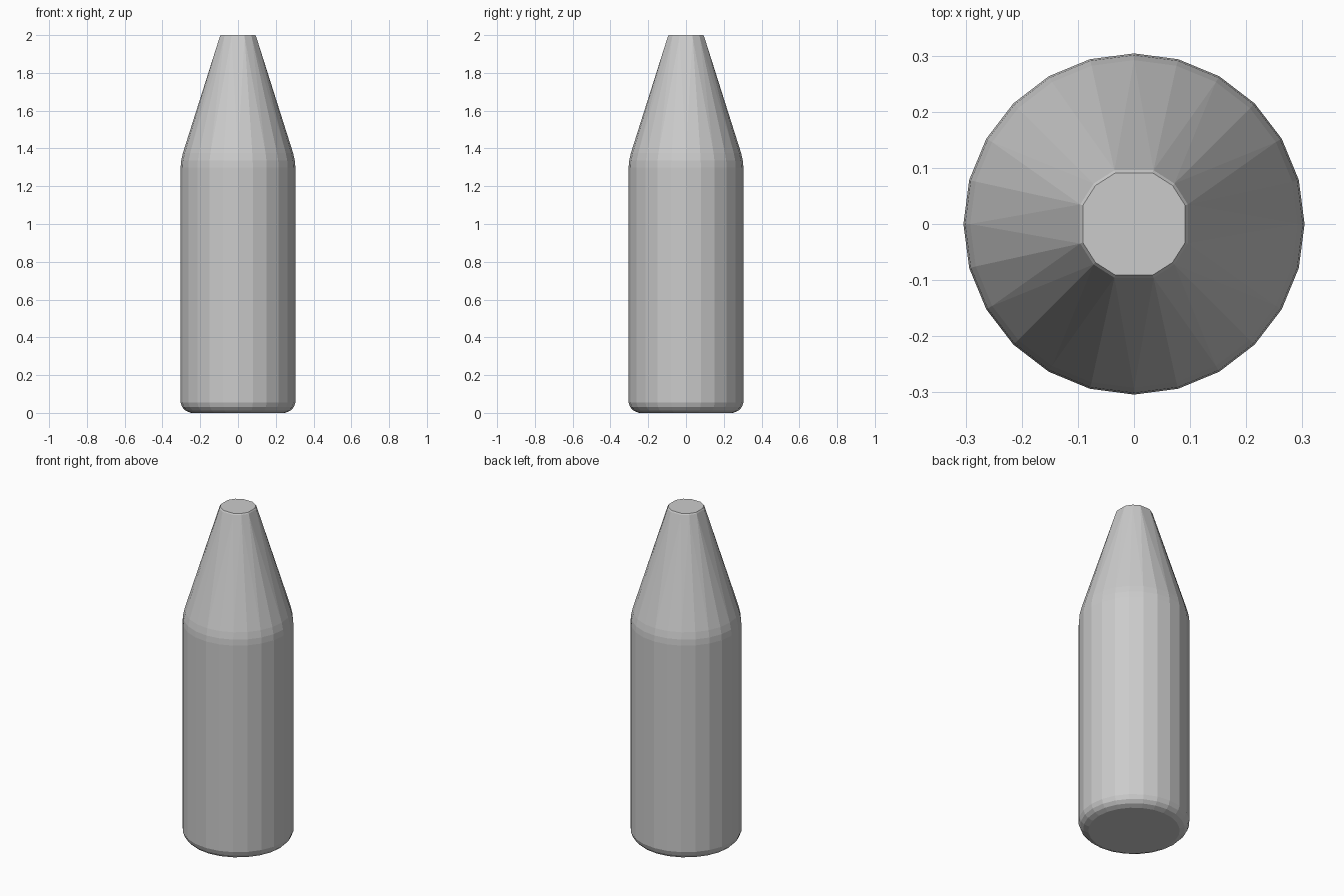
import bpy, bmesh
from math import radians, sin, cos

if "Cube" in bpy.data.objects:
    bpy.data.objects.remove(bpy.data.objects["Cube"])


def add_ring(bm, radius, z, angles):
    for a in angles:
        bm.verts.new((radius * cos(radians(a)), radius * sin(radians(a)), z))


bm = bmesh.new()
round24 = [i * 15 for i in range(24)]
# the narrow mouth has 12 sides, flattened towards the axes
mouth12 = [q * 90 + a for q in range(4) for a in (20, 45, 70)]

# rounded foot, straight body and soft shoulder
for r, z in [(0.25, 0.0), (0.278, 0.012), (0.295, 0.03), (0.304, 0.055),
             (0.304, 1.30), (0.301, 1.335), (0.292, 1.375)]:
    add_ring(bm, r, z, round24)

# tapered neck with a tiny bevel at the flat mouth
add_ring(bm, 0.102, 1.993, mouth12)
add_ring(bm, 0.097, 2.0, mouth12)

# the form is convex, so a hull skins all the rings
bmesh.ops.convex_hull(bm, input=bm.verts[:])
bmesh.ops.dissolve_limit(bm, angle_limit=radians(0.5), verts=bm.verts[:], edges=bm.edges[:])
bmesh.ops.recalc_face_normals(bm, faces=bm.faces[:])

mesh = bpy.data.meshes.new("bottle")
bm.to_mesh(mesh)
bm.free()
bottle = bpy.data.objects.new("bottle", mesh)
bpy.context.collection.objects.link(bottle)
